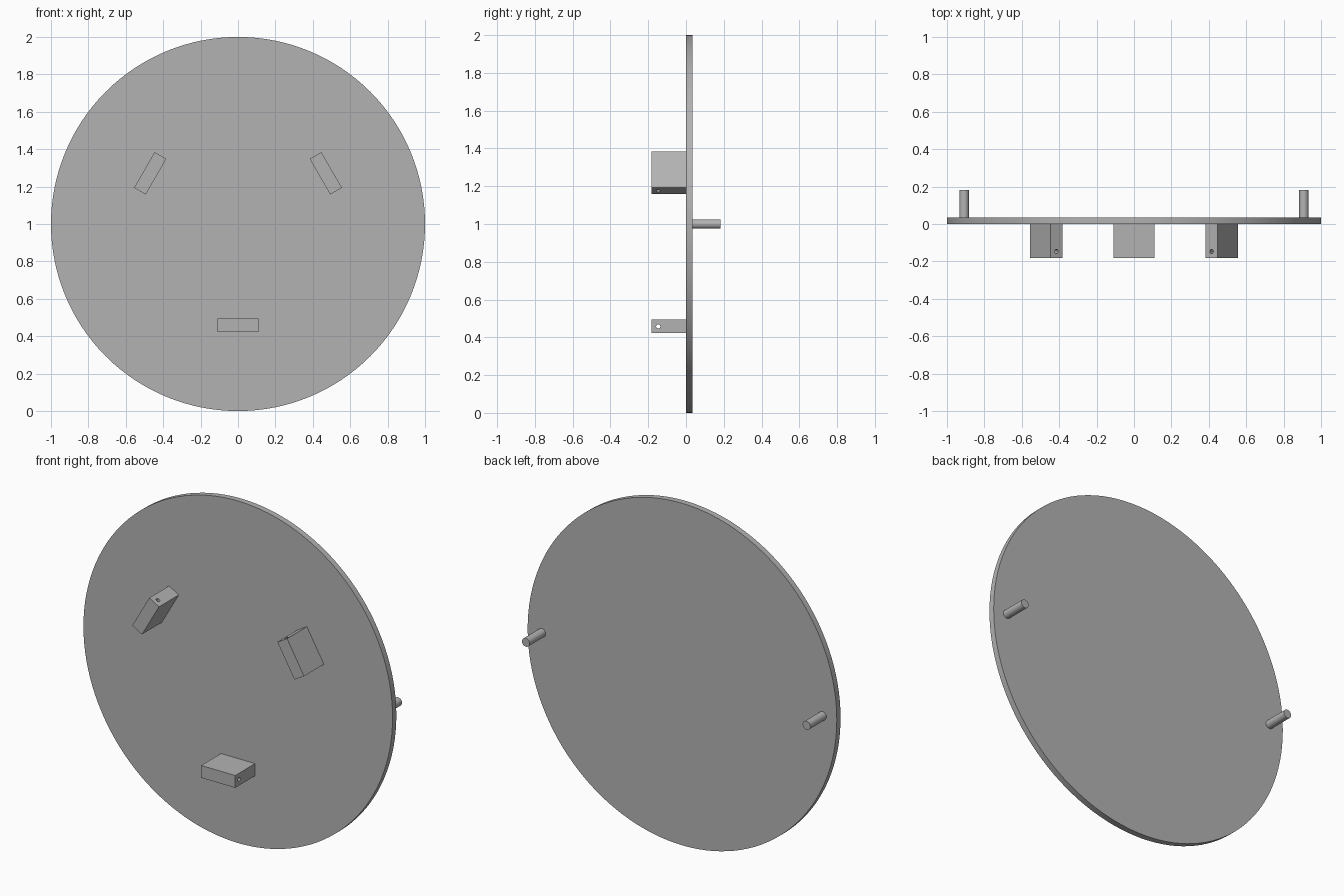
import bpy
from math import radians, pi

cube = bpy.data.objects.get("Cube")
if cube:
    bpy.data.objects.remove(cube, do_unlink=True)

# One plain grey for every part
GREY = (0.45, 0.45, 0.45, 1)
grey = bpy.data.materials.new("plain_grey")
grey.use_nodes = True
grey.diffuse_color = GREY
grey.node_tree.nodes["Principled BSDF"].inputs["Base Color"].default_value = GREY


def cylinder(name, radius, depth, location, rotation, sides):
    bpy.ops.mesh.primitive_cylinder_add(vertices=sides, radius=radius, depth=depth,
                                        location=location, rotation=rotation)
    obj = bpy.context.object
    obj.name = name
    obj.data.materials.append(grey)
    bpy.ops.object.shade_smooth_by_angle(angle=radians(30))
    return obj


FACING_Y = (pi / 2, 0, 0)
ALONG_X = (0, pi / 2, 0)
THICK, REACH, CENTRE = 0.035, 0.183, 1.0

# Round plate
cylinder("round_plate", 1.0, THICK, (0, THICK / 2, CENTRE), FACING_Y, 128)

# Two pegs on the back
for side, sign in (("left", 1), ("right", -1)):
    length = REACH - THICK
    cylinder(f"{side}_peg", 0.025, length,
             (sign * 0.908, THICK + length / 2, CENTRE), FACING_Y, 32)

# Lower front block, drilled lengthwise near its outer face
bpy.ops.mesh.primitive_cube_add(size=1, location=(0, -REACH / 2, -0.542))
block = bpy.context.object
block.name = "lower_block"
block.scale = (0.22, REACH, 0.072)
bpy.ops.object.transform_apply(location=True, rotation=True, scale=True)
block.data.materials.append(grey)

drill = cylinder("hole_cutter", 0.011, 0.4, (0, -0.147, -0.542), ALONG_X, 24)
drill.hide_render = True
cut = block.modifiers.new("drilled_hole", "BOOLEAN")
cut.operation = "DIFFERENCE"
cut.object = drill
cut.solver = "EXACT"
bpy.context.view_layer.objects.active = block
bpy.ops.object.modifier_apply(modifier=cut.name)
bpy.data.objects.remove(drill, do_unlink=True)
block.location.z = CENTRE

# Two more blocks, spaced evenly around the plate centre
for name, angle in (("upper_right_block", 120), ("upper_left_block", 240)):
    copy = block.copy()
    copy.name = name
    copy.rotation_euler.y = radians(angle)
    bpy.context.collection.objects.link(copy)
